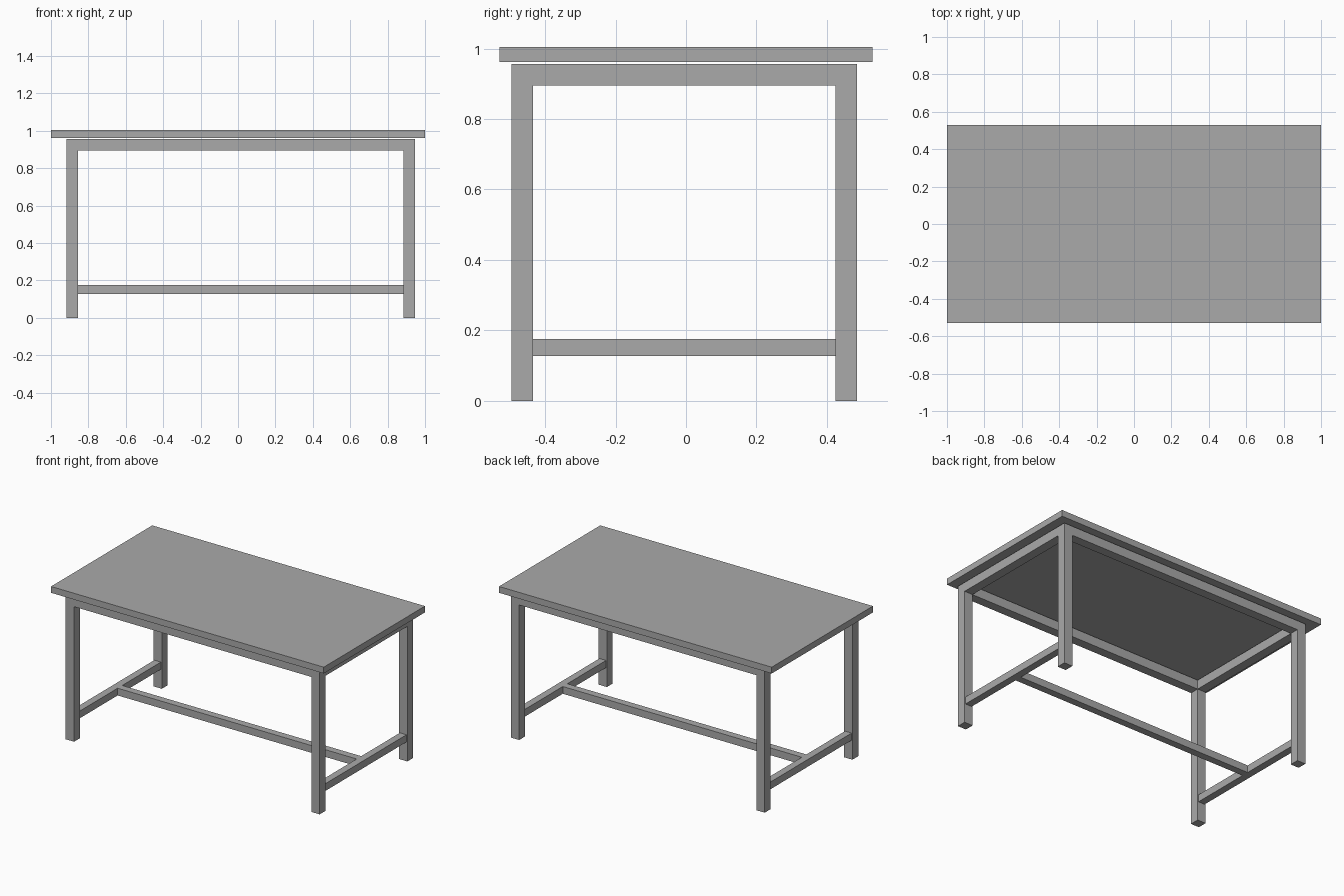
import bpy

if "Cube" in bpy.data.objects:
    bpy.data.objects.remove(bpy.data.objects["Cube"])

grey = bpy.data.materials.new("light_grey")
grey.diffuse_color = (0.4, 0.4, 0.4, 1)
grey.use_nodes = True
grey.node_tree.nodes["Principled BSDF"].inputs["Base Color"].default_value = grey.diffuse_color


def box(name, x0, x1, y0, y1, z0, z1):
    bpy.ops.mesh.primitive_cube_add(
        size=1, location=((x0 + x1) / 2, (y0 + y1) / 2, (z0 + z1) / 2))
    ob = bpy.context.object
    ob.name = name
    ob.scale = (x1 - x0, y1 - y0, z1 - z0)
    bpy.ops.object.transform_apply(location=False, rotation=False, scale=True)
    ob.data.materials.append(grey)
    return ob


# Outer bounds of the frame, bar thickness and stretcher thickness
X0, X1, Y0, Y1 = -0.917, 0.945, -0.495, 0.485
T, S = 0.061, 0.048
RAIL_Z, FRAME_Z = 0.895, 0.956
LOW = 0.127
xs = {"left": (X0, X0 + T), "right": (X1 - T, X1)}
ys = {"front": (Y0, Y0 + T), "back": (Y1 - T, Y1)}

# Table top, floating slightly above the frame
box("table_top", -1, 1, -0.53, 0.53, 0.962, 1.004)

# Legs
for sx, x in xs.items():
    for sy, y in ys.items():
        box(f"{sy}_{sx}_leg", *x, *y, 0, FRAME_Z)

# Long rails under the top
for sy, y in ys.items():
    box(f"{sy}_rail", X0 + T, X1 - T, *y, RAIL_Z, FRAME_Z)

# Side rails and lower side stretchers
m = (T - S) / 2
for sx, x in xs.items():
    box(f"{sx}_rail", *x, Y0 + T, Y1 - T, RAIL_Z, FRAME_Z)
    box(f"{sx}_stretcher", x[0] + m, x[1] - m, Y0 + T, Y1 - T, LOW, LOW + S)

# Long lower stretcher joining the two side stretchers
yc = (Y0 + Y1) / 2
box("middle_stretcher", X0 + T - m, X1 - T + m, yc - S / 2, yc + S / 2, LOW, LOW + S)
